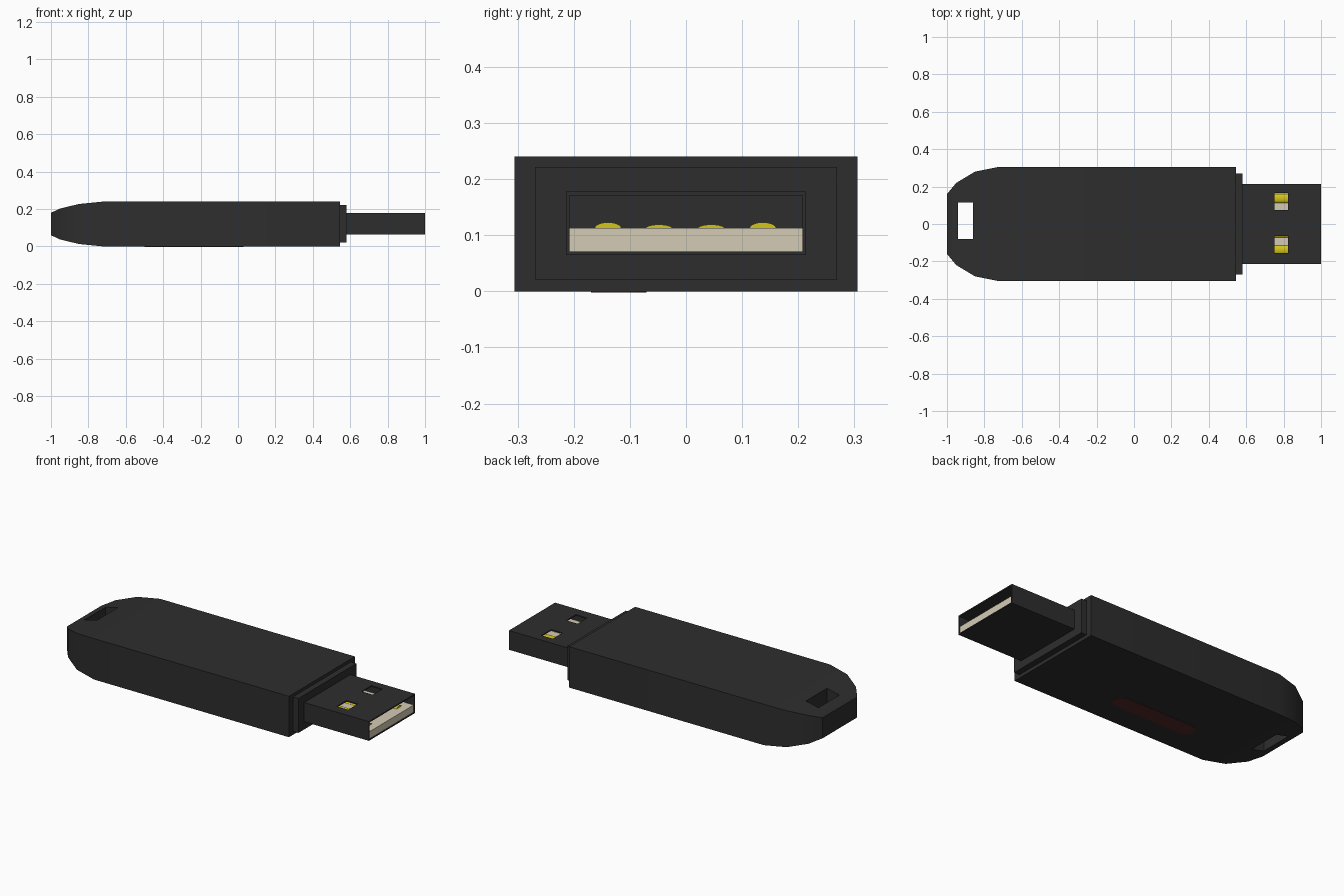
import bpy, bmesh, math

if "Cube" in bpy.data.objects:
    bpy.data.objects.remove(bpy.data.objects["Cube"])


def material(name, rgb):
    m = bpy.data.materials.new(name)
    m.diffuse_color = (*rgb, 1)
    m.use_nodes = True
    m.node_tree.nodes["Principled BSDF"].inputs["Base Color"].default_value = m.diffuse_color
    return m


BLACK = material("black_plastic", (0.027, 0.027, 0.027))
BEIGE = material("beige_plastic", (0.66, 0.60, 0.46))
GOLD = material("yellow_contact", (0.65, 0.55, 0.01))
RED = material("dark_red", (0.09, 0.022, 0.022))


def loft(name, rings, mat):
    """Skin a list of equal-length point rings and cap both ends."""
    bm = bmesh.new()
    loops = [[bm.verts.new(p) for p in ring] for ring in rings]
    n = len(loops[0])
    for a, b in zip(loops, loops[1:]):
        for i in range(n):
            j = (i + 1) % n
            bm.faces.new((a[i], a[j], b[j], b[i]))
    bm.faces.new(loops[0])
    bm.faces.new(loops[-1])
    bmesh.ops.recalc_face_normals(bm, faces=bm.faces)
    mesh = bpy.data.meshes.new(name)
    bm.to_mesh(mesh)
    bm.free()
    mesh.materials.append(mat)
    ob = bpy.data.objects.new(name, mesh)
    bpy.context.collection.objects.link(ob)
    return ob


def rect(x, hy, z0, z1):
    return [(x, -hy, z0), (x, hy, z0), (x, hy, z1), (x, -hy, z1)]


def box(name, x0, x1, y0, y1, z0, z1, mat):
    ring = lambda x: [(x, y0, z0), (x, y1, z0), (x, y1, z1), (x, y0, z1)]
    return loft(name, [ring(x0), ring(x1)], mat)


def cut(ob, cutter):
    cutter.hide_render = True
    mod = ob.modifiers.new("cut", 'BOOLEAN')
    mod.operation = 'DIFFERENCE'
    mod.solver = 'EXACT'
    mod.object = cutter
    bpy.context.view_layer.objects.active = ob
    bpy.ops.object.modifier_apply(modifier=mod.name)
    bpy.data.objects.remove(cutter)


def smooth(ob):
    bpy.ops.object.select_all(action='DESELECT')
    ob.select_set(True)
    bpy.context.view_layer.objects.active = ob
    bpy.ops.object.shade_smooth_by_angle(angle=math.radians(30))


# Body: rectangular sections tapering to the tail, with a lanyard slot
sections = [(-1, 0.16, 0.06), (-0.95, 0.22, 0.037), (-0.85, 0.28, 0.013),
            (-0.72, 0.306, 0), (0.545, 0.306, 0)]
body = loft("body", [rect(x, hy, t, 0.24 - t) for x, hy, t in sections], BLACK)
cut(body, box("slot_cutter", -0.94, -0.86, -0.08, 0.115, -0.1, 0.4, BLACK))
smooth(body)

# Collar between body and plug
box("collar", 0.53, 0.58, -0.269, 0.269, 0.02, 0.222, BLACK)

# Plug shell: hollow sleeve with two windows on top
shell = box("plug_shell", 0.57, 1.0, -0.214, 0.214, 0.065, 0.178, BLACK)
cut(shell, box("cavity_cutter", 0.59, 1.1, -0.208, 0.208, 0.071, 0.171, BLACK))
for y in (-0.11, 0.12):
    cut(shell, box("window_cutter", 0.75, 0.823, y - 0.045, y + 0.045, 0.15, 0.3, BLACK))

# Insulating tongue
box("tongue", 0.585, 0.995, -0.2085, 0.2085, 0.0705, 0.113, BEIGE)

# Contacts: shallow domed strips, the outer pair slightly taller
for i, (y, h, x1) in enumerate([(-0.139, 0.010, 0.95), (-0.048, 0.006, 0.92),
                                (0.045, 0.006, 0.92), (0.137, 0.010, 0.95)]):
    arc = [(y + 0.024 * math.cos(math.pi * k / 10),
            0.112 + (h + 0.001) * math.sin(math.pi * k / 10)) for k in range(11)]
    smooth(loft(f"contact_{i + 1}", [[(x, a, b) for a, b in arc] for x in (0.6, x1)], GOLD))

# Indicator strip: thin rounded plate on the underside
CX, CY, HALF, R = -0.235, -0.12, 0.265, 0.05
outline = []
for k in range(24):
    a = 2 * math.pi * (k + 0.5) / 24
    side = 1 if math.cos(a) > 0 else -1
    outline.append((CX + side * (HALF - R) + R * math.cos(a), CY + R * math.sin(a)))
loft("indicator_strip", [[(x, y, z) for x, y in outline] for z in (-0.002, 0.004)], RED)
